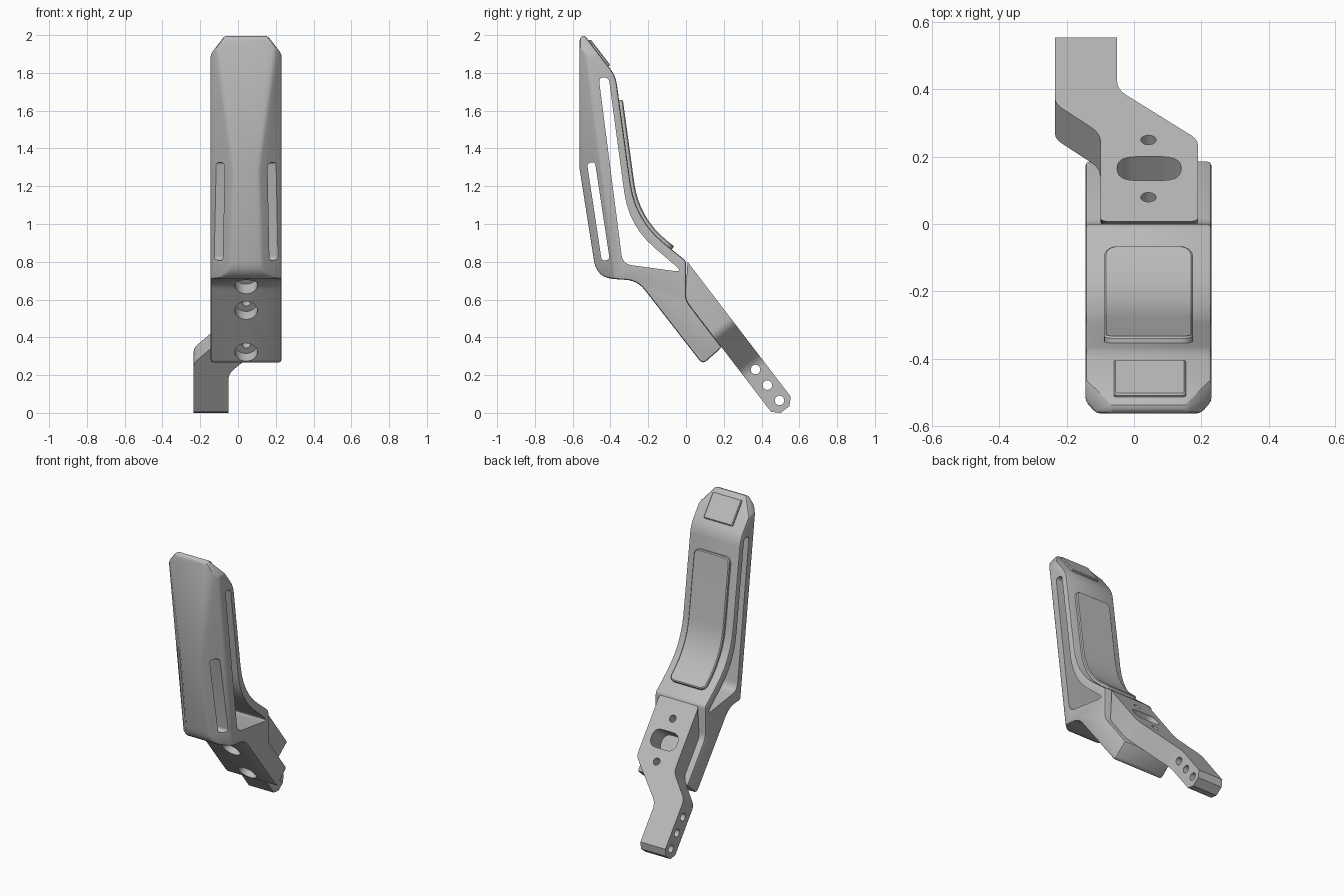
import bpy, bmesh
from mathutils import Vector

if "Cube" in bpy.data.objects:
    bpy.data.objects.remove(bpy.data.objects["Cube"], do_unlink=True)

grey = bpy.data.materials.new("plain grey")
grey.use_nodes = True
colour = (0.5, 0.5, 0.5, 1)
grey.diffuse_color = colour
grey.node_tree.nodes["Principled BSDF"].inputs["Base Color"].default_value = colour

X, Y, Z = Vector((1, 0, 0)), Vector((0, 1, 0)), Vector((0, 0, 1))
MID = 0.043                                   # x of the body centre
HALF = 0.1875                                 # half width of the body
TOP = Vector((0, 0.008, 0.80))                # upper edge of the mount
ALONG = Vector((0, 0.608, -0.794)).normalized()
OUT = Vector((0, 0.794, 0.608)).normalized()


def rounded(points, steps=6, closed=True):
    """Polyline with softened corners from (a, b, radius) points."""
    result = []
    for i, (a, b, r) in enumerate(points):
        p = Vector((a, b))
        if r == 0 or (not closed and i in (0, len(points) - 1)):
            result.append(p)
            continue
        q = Vector(points[i - 1][:2])
        s = Vector(points[(i + 1) % len(points)][:2])
        q = p + (q - p).normalized() * r
        s = p + (s - p).normalized() * r
        for k in range(steps + 1):
            t = k / steps
            result.append(q * (1 - t) ** 2 + p * 2 * t * (1 - t) + s * t * t)
    return result


def make(name, bm):
    bmesh.ops.recalc_face_normals(bm, faces=bm.faces)
    mesh = bpy.data.meshes.new(name)
    bm.to_mesh(mesh)
    bm.free()
    obj = bpy.data.objects.new(name, mesh)
    bpy.context.collection.objects.link(obj)
    mesh.materials.append(grey)
    return obj


def prism(points, origin, u, v, start, end):
    """Extrude a 2D outline between two offset vectors."""
    bm = bmesh.new()
    rings = [[bm.verts.new(origin + u * p[0] + v * p[1] + w) for p in points]
             for w in (start, end)]
    for ring in rings:
        bm.faces.new(ring)
    n = len(points)
    for i in range(n):
        j = (i + 1) % n
        bm.faces.new((rings[0][i], rings[0][j], rings[1][j], rings[1][i]))
    return bm


def side_prism(points, half):
    return prism(points, X * MID, Y, Z, -X * half, X * half)


def cylinder(centre, axis, radius, length):
    bm = bmesh.new()
    turn = axis.to_track_quat('Z', 'Y').to_matrix().to_4x4()
    turn.translation = centre
    bmesh.ops.create_cone(bm, cap_ends=True, segments=32, radius1=radius,
                          radius2=radius, depth=length, matrix=turn)
    return bm


def activate(obj):
    bpy.ops.object.select_all(action='DESELECT')
    obj.select_set(True)
    bpy.context.view_layer.objects.active = obj


def soften(obj, width, segments=2):
    activate(obj)
    mod = obj.modifiers.new("edge", 'BEVEL')
    mod.width, mod.segments = width, segments
    mod.limit_method, mod.angle_limit = 'ANGLE', 0.6
    mod.use_clamp_overlap = False
    bpy.ops.object.modifier_apply(modifier=mod.name)


def cut(obj, bm):
    cutter = make("cutter", bm)
    cutter.hide_render = True
    activate(obj)
    mod = obj.modifiers.new("cut", 'BOOLEAN')
    mod.operation, mod.solver, mod.object = 'DIFFERENCE', 'EXACT', cutter
    bpy.ops.object.modifier_apply(modifier=mod.name)
    bpy.data.objects.remove(cutter, do_unlink=True)


def finish(obj):
    activate(obj)
    bpy.ops.object.shade_smooth_by_angle(angle=0.5)


# Body: side profile extruded across the width
profile = rounded([
    (-0.537, 2.0, 0), (-0.563, 1.985, 0), (-0.563, 1.29, 0), (-0.473, 0.715, 0.09),
    (-0.257, 0.70, 0.06), (0.088, 0.257, 0.03), (0.19, 0.347, 0), (0.0, 0.595, 0.03),
    (0.0, 0.805, 0.015), (-0.267, 1.02, 0.2), (-0.372, 1.784, 0.05)])
bm = side_prism(profile, HALF)

# Chamfers down the front edges and across the top corners
for side in (-1, 1):
    for point, normal in (((HALF, -0.521, 1.84), (0.95, -1, -0.131)),
                          ((HALF, 0, 1.9), (1, 0, 0.77))):
        co = Vector((MID + side * point[0], point[1], point[2]))
        no = Vector((side * normal[0], normal[1], normal[2]))
        res = bmesh.ops.bisect_plane(bm, geom=bm.verts[:] + bm.edges[:] + bm.faces[:],
                                     plane_co=co, plane_no=no, clear_outer=True)
        rim = [e for e in res["geom_cut"] if isinstance(e, bmesh.types.BMEdge)]
        bmesh.ops.edgenet_fill(bm, edges=rim)
body = make("body", bm)
soften(body, 0.012)

# Side openings: large window and narrow front slot
window = rounded([(-0.462, 1.775, 0.025), (-0.335, 0.788, 0.05), (-0.015, 0.745, 0.05),
                  (-0.303, 0.99, 0.18), (-0.409, 1.775, 0.025)])
slot = rounded([(-0.524, 1.322, 0.02), (-0.446, 0.804, 0.02),
                (-0.404, 0.812, 0.02), (-0.482, 1.33, 0.02)])
for outline in (window, slot):
    cut(body, side_prism(outline, 0.4))

# Counterbored bolt holes and the upper access hole
bolts = [TOP + X * MID + ALONG * s for s in (0.118, 0.398)]
for bolt in bolts:
    cut(body, cylinder(bolt - OUT * 0.3, OUT, 0.06, 0.2))
    cut(body, cylinder(bolt, OUT, 0.023, 0.8))
cut(body, cylinder(Vector((MID, -0.237, 0.68)), OUT, 0.06, 0.16))
finish(body)

# Mounting bracket: offset flat arm lying along the slope
arm = rounded([(-0.10, 0, 0.02), (0.19, 0, 0.02), (0.19, 0.40, 0.03), (-0.05, 0.645, 0.04),
               (-0.05, 0.935, 0), (-0.235, 0.935, 0), (-0.235, 0.575, 0.03),
               (-0.10, 0.43, 0.04)])
bm = prism(arm, TOP, X, ALONG, Vector(), -OUT * 0.132)
for v in bm.verts:
    if (v.co - TOP).dot(ALONG) < 0.06:
        v.co -= ALONG * (v.co - TOP).dot(OUT) * 1.15
tip = [e for e in bm.edges if abs((e.verts[0].co - e.verts[1].co).normalized().x) > 0.99
       and all((v.co - TOP).dot(ALONG) > 0.9 for v in e.verts)]
bmesh.ops.bevel(bm, geom=tip, offset=0.036, segments=1, affect='EDGES')
bracket = make("mounting_bracket", bm)
for bolt in bolts:
    cut(bracket, cylinder(bolt, OUT, 0.023, 0.8))
oval = rounded([(x, s, 0.056) for x, s in
                ((-0.05, 0.2), (0.14, 0.2), (0.14, 0.316), (-0.05, 0.316))])
cut(bracket, prism(oval, TOP, X, ALONG, OUT * 0.1, -OUT * 0.3))
for y, z in ((0.368, 0.23), (0.431, 0.147), (0.495, 0.066)):
    cut(bracket, cylinder(Vector((-0.14, y, z)), X, 0.025, 0.4))
finish(bracket)

# Curved rear pad following the back of the body
path = rounded([(-0.354, 1.655, 0), (-0.267, 1.02, 0.2), (-0.075, 0.866, 0)], 8, False)
outer, inner = [], []
for i, p in enumerate(path):
    t = (path[min(i + 1, len(path) - 1)] - path[max(i - 1, 0)]).normalized()
    normal = Vector((-t.y, t.x))
    outer.append(p + normal * 0.02)
    inner.append(p - normal * 0.01)
bm = side_prism(outer + inner[::-1], 0.132)
corners = [e for e in bm.edges if abs(e.calc_length() - 0.03) < 0.0005]
bmesh.ops.bevel(bm, geom=corners, offset=0.038, segments=5, profile=0.5, affect='EDGES',
                clamp_overlap=True)
pad = make("rear_pad", bm)
soften(pad, 0.006, 1)
finish(pad)

# Raised plate on the sloping top
centre = Vector((MID + 0.004, -0.4625, 1.9026))
plate = rounded([(a, b, 0.01) for a, b in
                 ((-0.107, -0.086), (0.107, -0.086), (0.107, 0.086), (-0.107, 0.086))], 3)
top_plate = make("top_plate", prism(plate, centre, X, ALONG, -OUT * 0.01, OUT * 0.012))
soften(top_plate, 0.005, 1)
finish(top_plate)
